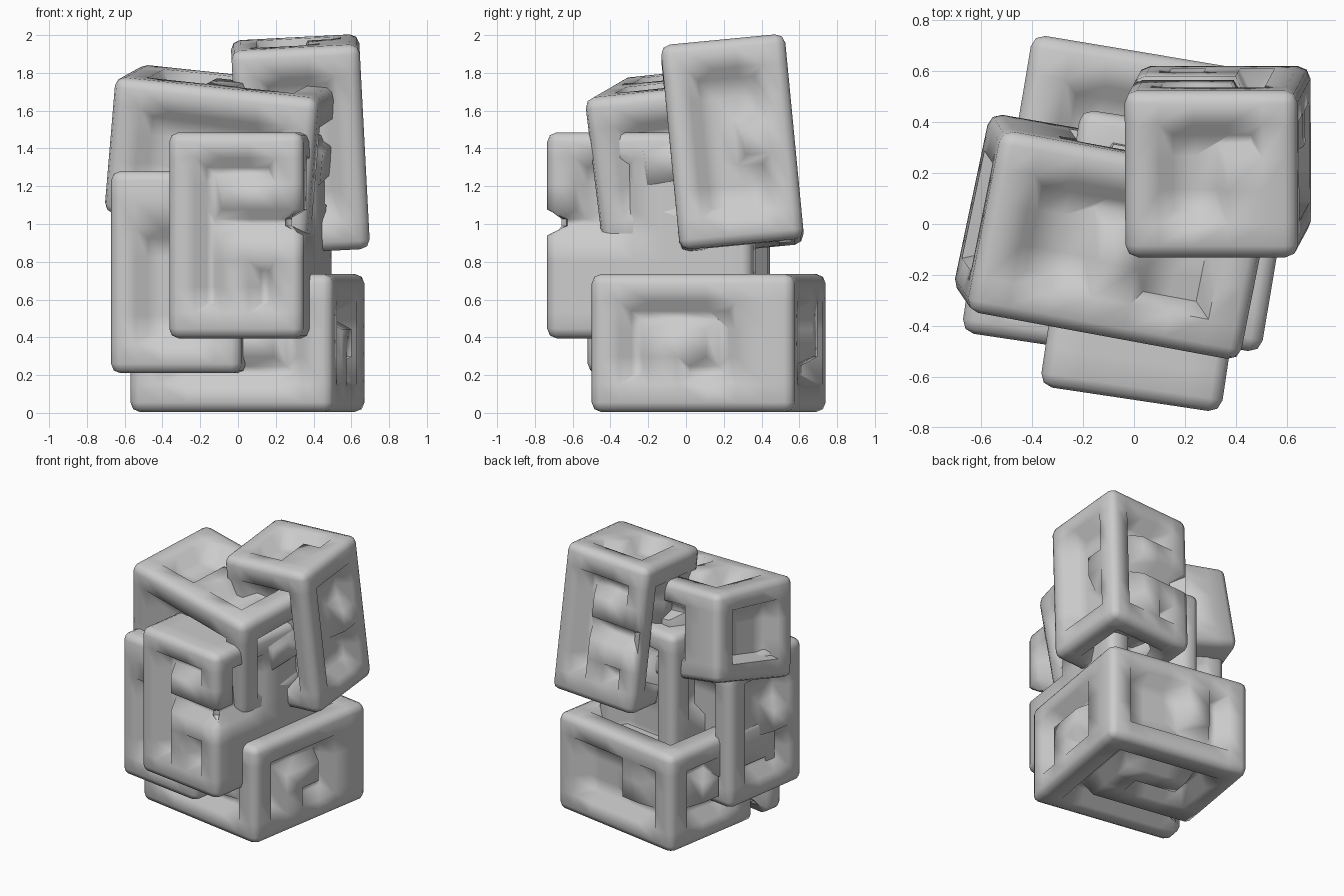
import bpy, bmesh
from math import radians, floor
from mathutils import Vector

if "Cube" in bpy.data.objects:
    bpy.data.objects.remove(bpy.data.objects["Cube"])

stone = bpy.data.materials.new("grey_stone")
stone.use_nodes = True
GREY = (0.6, 0.6, 0.6, 1)
stone.diffuse_color = GREY
stone.node_tree.nodes["Principled BSDF"].inputs["Base Color"].default_value = GREY

# Carving patterns, seen from outside the face: dots are carved away
TALL_WELL = "#####/#...#/#...#/#...#/#...#/#...#/#####"
TALL_PEG = "#####/#...#/#...#/#..##/#...#/#...#/#####"
TALL_STEP = "#####/###.#/#...#/#...#/#...#/#...#/#####"
TALL_KEY = "#####/#...#/#.###/#..../#.###/#.#.#/#####"
TALL_HOOK = "#####/#.#.#/#.#.#/#...#/#...#/#...#/#####"
LONG_KEY = "#####/#...#/#.###/#..../#.###/#.#.#/#.#.#/#####"
LONG_HOOK = "#####/#...#/#.#.#/#.#.#/#...#/#...#/#...#/#####"
LONG_NOTCH = "#######/#..####/#..####/...####" + "/#######" * 4
LONG_STEP = "#######/#######/#..####/#..####/#..####" + "/#######" * 3
SQUARE_HOOK = "#####/#...#/#..##/#..##/#####"
SQUARE_WELL = "#####/#...#/#...#/#...#/#####"
SQUARE_KEY = "#####/#...#/#.###/#...#/#####"
WIDE_WELL = "#######/#.....#/#.....#/#.....#/#######"
WIDE_RING = "#######/#.....#/#.###.#/#.....#/#######"
WIDE_KEY = "#######/#....##/#.##.##/#.#..##/#######"
WIDE_HOOK = "#######/#...#.#/#...#.#/#.....#/#######"
WIDE_GATE = "#######/#..####/#.#...#/#...#.#/#####.#"
WIDE_ARCH = "#######/#.....#/#..#..#/#..#..#/#######"
BIG_WELL = "#######/" + "#.....#/" * 5 + "#######"
BIG_KEY = "#######/......#/#####.#/#...#.#/#.###.#/#.....#/#######"

# Side name: outward, rightward and upward directions
SIDES = {
    "front": ((0, -1, 0), (1, 0, 0), (0, 0, 1)),
    "right": ((1, 0, 0), (0, 1, 0), (0, 0, 1)),
    "back": ((0, 1, 0), (-1, 0, 0), (0, 0, 1)),
    "left": ((-1, 0, 0), (0, -1, 0), (0, 0, 1)),
    "top": ((0, 0, 1), (1, 0, 0), (0, 1, 0)),
    "base": ((0, 0, -1), (1, 0, 0), (0, -1, 0)),
}


def is_carved(face, size, patterns):
    """Look up the pattern cell that a face lies in."""
    side = max(SIDES, key=lambda s: face.normal.dot(Vector(SIDES[s][0])))
    if side not in patterns:
        return False
    rows = patterns[side].split("/")
    c = face.calc_center_median()
    unit = Vector([c[i] / size[i] for i in range(3)])
    u = unit.dot(Vector(SIDES[side][1])) + 0.5
    v = 0.5 - unit.dot(Vector(SIDES[side][2]))
    col = min(floor(u * len(rows[0])), len(rows[0]) - 1)
    row = min(floor(v * len(rows)), len(rows) - 1)
    return rows[row][col] == "."


def block(name, centre, size, turn, cells, slant=(0, 0), **patterns):
    """Rounded box with key patterns sunk into its sides; slant tilts its base."""
    bm = bmesh.new()
    bmesh.ops.create_cube(bm, size=1)
    bmesh.ops.scale(bm, vec=size, verts=bm.verts)
    bmesh.ops.bevel(bm, geom=bm.edges[:], offset=0.05, segments=2,
                    profile=0.5, affect='EDGES')
    for axis in range(3):
        normal = Vector([float(i == axis) for i in range(3)])
        for k in range(1, cells[axis]):
            bmesh.ops.bisect_plane(
                bm, geom=bm.verts[:] + bm.edges[:] + bm.faces[:],
                plane_co=normal * size[axis] * (k / cells[axis] - 0.5),
                plane_no=normal)
    bm.normal_update()
    carved = [f for f in bm.faces if is_carved(f, size, patterns)]
    bmesh.ops.inset_region(bm, faces=carved, thickness=0.05,
                           depth=-0.1, use_even_offset=True)
    for v in bm.verts:
        rise = slant[0] * v.co.x / size[0] + slant[1] * v.co.y / size[1]
        v.co.z += (0.5 - v.co.z / size[2]) * rise
    mesh = bpy.data.meshes.new(name)
    bm.to_mesh(mesh)
    bm.free()
    mesh.materials.append(stone)
    obj = bpy.data.objects.new(name, mesh)
    obj.location = centre
    obj.rotation_euler = [radians(a) for a in turn]
    bpy.context.collection.objects.link(obj)
    bpy.ops.object.select_all(action='DESELECT')
    obj.select_set(True)
    bpy.context.view_layer.objects.active = obj
    bpy.ops.object.shade_smooth_by_angle(angle=radians(65))


# Wide base stone
block("base_stone", (0.05, 0.12, 0.37), (1.09, 1.09, 0.73), (0, 0, -9.5), (7, 7, 5),
      front=WIDE_RING, right=WIDE_KEY, back=WIDE_HOOK, left=WIDE_GATE,
      top=BIG_WELL, base=BIG_KEY)

# Upright stone at the front left
block("front_left_stone", (-0.28, -0.12, 0.745), (0.7, 0.72, 1.07), (0, 0, -8.5), (5, 5, 7),
      front=TALL_STEP, left=TALL_PEG, back=TALL_WELL, right=TALL_WELL,
      top=SQUARE_WELL, base=SQUARE_KEY)

# Deep upright stone running from the front to the back
block("middle_stone", (0.066, -0.145, 0.94), (0.72, 1.1, 1.09), (0, 0, -8.5), (5, 7, 8),
      front=LONG_KEY, right=LONG_NOTCH, back=LONG_HOOK, left=LONG_STEP)

# Tilted upper stone, deeper at its right end
block("upper_stone", (-0.08, -0.045, 1.39), (1.1, 0.73, 0.74), (6, 6, -10.5), (7, 5, 5),
      slant=(-0.12, 0.1), front=WIDE_WELL, right=SQUARE_KEY, back=WIDE_KEY,
      left=SQUARE_WELL, top=WIDE_ARCH, base=WIDE_WELL)

# Tall stone leaning at the back
block("tall_stone", (0.33, 0.245, 1.42), (0.68, 0.66, 1.09), (5.5, -3, 0), (5, 5, 7),
      front=TALL_WELL, right=TALL_PEG, back=TALL_KEY, left=TALL_HOOK,
      top=SQUARE_HOOK, base=SQUARE_WELL)
